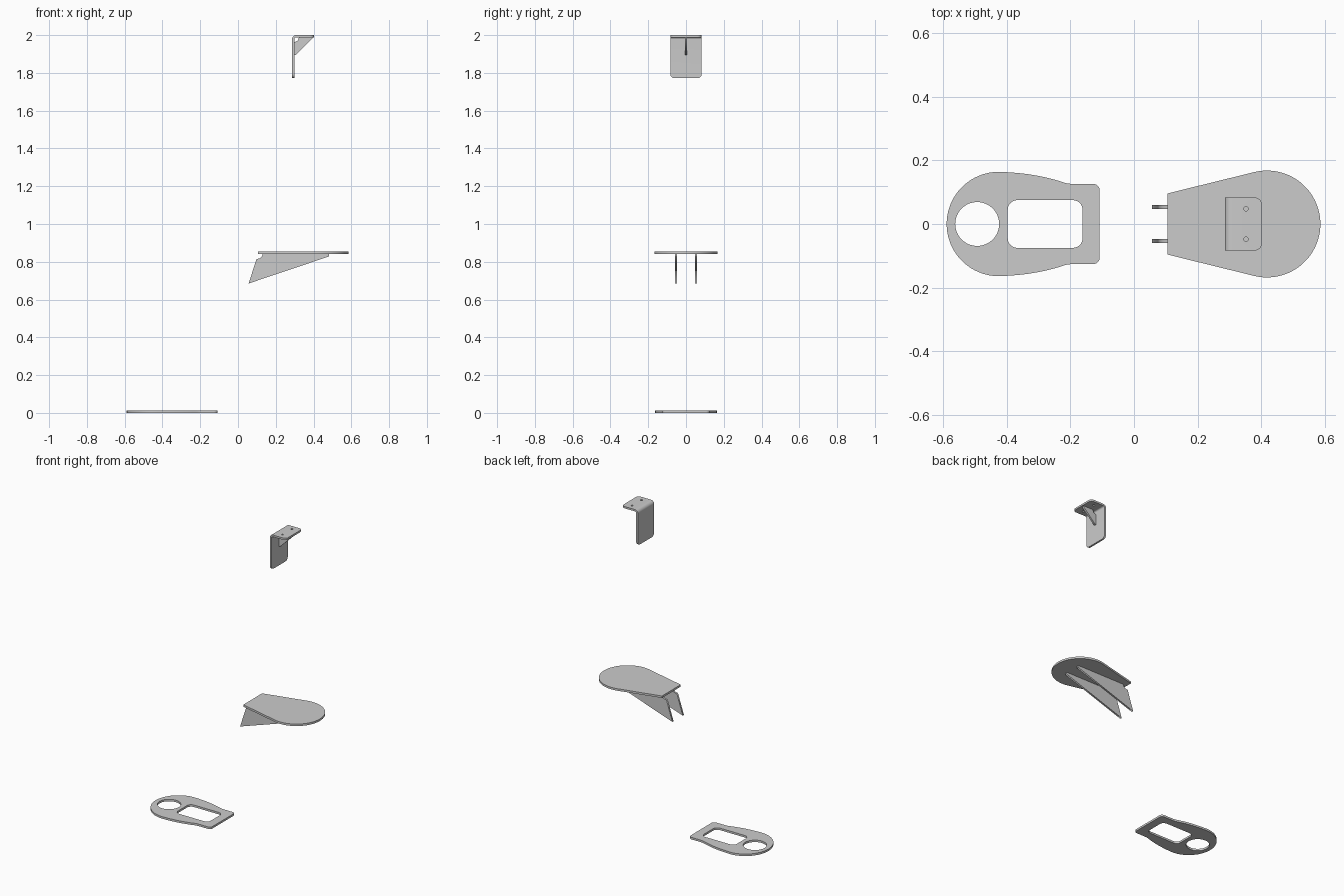
import bpy, bmesh
from math import cos, sin, radians, pi
from mathutils import Matrix
from mathutils.geometry import interpolate_bezier
from mathutils import Vector

if "Cube" in bpy.data.objects:
    bpy.data.objects.remove(bpy.data.objects["Cube"])

T = 0.013  # sheet thickness


def arc(cx, cy, r, a0, a1, n=12):
    return [(cx + r * cos(radians(a0 + (a1 - a0) * i / n)),
             cy + r * sin(radians(a0 + (a1 - a0) * i / n))) for i in range(n + 1)]


def rounded_rect(x0, x1, y0, y1, r):
    return (arc(x1 - r, y1 - r, r, 0, 90, 8) + arc(x0 + r, y1 - r, r, 90, 180, 8)
            + arc(x0 + r, y0 + r, r, 180, 270, 8) + arc(x1 - r, y0 + r, r, 270, 360, 8))


def bezier(*pts, n=14):
    k = [Vector((x, y, 0)) for x, y in pts]
    return [(p.x, p.y) for p in interpolate_bezier(*k, n)]


def sheet(name, loops, thick, centre, upright=False):
    """Fill closed 2D loops and extrude; centre is z (flat) or y (upright)."""
    cu = bpy.data.curves.new(name, 'CURVE')
    cu.dimensions, cu.fill_mode, cu.extrude = '2D', 'BOTH', thick / 2
    for pts in loops:
        sp = cu.splines.new('POLY')
        sp.points.add(len(pts) - 1)
        for p, (x, y) in zip(sp.points, pts):
            p.co = (x, y, 0, 1)
        sp.use_cyclic_u = True
    tmp = bpy.data.objects.new(name + "_curve", cu)
    bpy.context.collection.objects.link(tmp)
    deps = bpy.context.evaluated_depsgraph_get()
    me = bpy.data.meshes.new_from_object(tmp.evaluated_get(deps))
    bpy.data.objects.remove(tmp)
    me.name = name
    bm = bmesh.new()
    bm.from_mesh(me)
    bmesh.ops.remove_doubles(bm, verts=bm.verts, dist=1e-5)
    bmesh.ops.dissolve_limit(bm, angle_limit=radians(0.5), verts=bm.verts, edges=bm.edges)
    if upright:
        bm.transform(Matrix.Translation((0, centre, 0)) @ Matrix.Rotation(pi / 2, 4, 'X'))
    else:
        bm.transform(Matrix.Translation((0, 0, centre)))
    bmesh.ops.recalc_face_normals(bm, faces=bm.faces)
    bm.to_mesh(me)
    bm.free()
    ob = bpy.data.objects.new(name, me)
    bpy.context.collection.objects.link(ob)
    return ob


def smooth(ob):
    bpy.ops.object.select_all(action='DESELECT')
    ob.select_set(True)
    bpy.context.view_layer.objects.active = ob
    bpy.ops.object.shade_smooth_by_angle(angle=radians(30))


# Base plate: half outline mirrored in y, with round and rectangular openings
half = arc(-0.425, 0, 0.164, 180, 90, 24)
half += bezier((-0.405, 0.163), (-0.34, 0.16), (-0.28, 0.15), (-0.225, 0.132))
half += bezier((-0.225, 0.132), (-0.21, 0.127), (-0.205, 0.126), (-0.185, 0.126), n=6)[1:]
half += arc(-0.128, 0.106, 0.02, 90, 0, 8)
outline = half + [(x, -y) for x, y in reversed(half[1:])]
base = sheet("base_plate", [outline, arc(-0.493, 0, 0.069, 0, 360, 48)[:-1],
                            rounded_rect(-0.397, -0.162, -0.075, 0.075, 0.03)], T, T / 2)
smooth(base)

# Shelf plate: tapered back running tangent into a round front
shelf = sheet("shelf_plate", [arc(0.418, 0, 0.168, -103.8, 103.8, 48)
                              + [(0.105, 0.096), (0.105, -0.096)]], T, 0.847)
smooth(shelf)

# Pair of ribs under the shelf
rib = [(0.056, 0.685), (0.481, 0.828), (0.481, 0.841), (0.131, 0.841),
       (0.127, 0.828), (0.117, 0.819), (0.098, 0.814)]
for side, y in (("left", 0.053), ("right", -0.053)):
    sheet(side + "_rib", [rib], 0.012, y, upright=True)

# Bent top bracket with rounded free corners
bend = [(0.402, 2.0)] + arc(0.308, 1.978, 0.022, 90, 180, 10) + [(0.286, 1.772), (0.298, 1.772)]
bend += arc(0.308, 1.978, 0.010, 180, 90, 10) + [(0.402, 1.988)]
bracket = sheet("top_bracket", [bend], 0.166, 0, upright=True)
bm = bmesh.new()
bm.from_mesh(bracket.data)
corners = [e for e in bm.edges if abs(e.verts[0].co.y - e.verts[1].co.y) < 1e-4
           and (all(v.co.x > 0.4015 for v in e.verts) or all(v.co.z < 1.7725 for v in e.verts))]
bmesh.ops.bevel(bm, geom=corners, offset=0.022, segments=8, profile=0.5, affect='EDGES')
bm.to_mesh(bracket.data)
bm.free()

# Two screw holes through the bracket top
for y in (-0.048, 0.048):
    bpy.ops.mesh.primitive_cylinder_add(vertices=24, radius=0.007, depth=0.06,
                                        location=(0.352, y, 1.99))
    cutter = bpy.context.object
    cutter.name = "screw_hole_cutter"
    mod = bracket.modifiers.new("hole", 'BOOLEAN')
    mod.object, mod.operation, mod.solver = cutter, 'DIFFERENCE', 'EXACT'
    bpy.context.view_layer.objects.active = bracket
    bpy.ops.object.modifier_apply(modifier=mod.name)
    bpy.data.objects.remove(cutter)
smooth(bracket)

# Gusset inside the bend, relieved at the inner corner
gusset = [(0.298, 1.895), (0.306, 1.895), (0.394, 1.982), (0.394, 1.988)]
gusset += arc(0.298, 1.988, 0.024, 0, -90, 10)
sheet("bracket_gusset", [gusset], 0.012, 0, upright=True)
